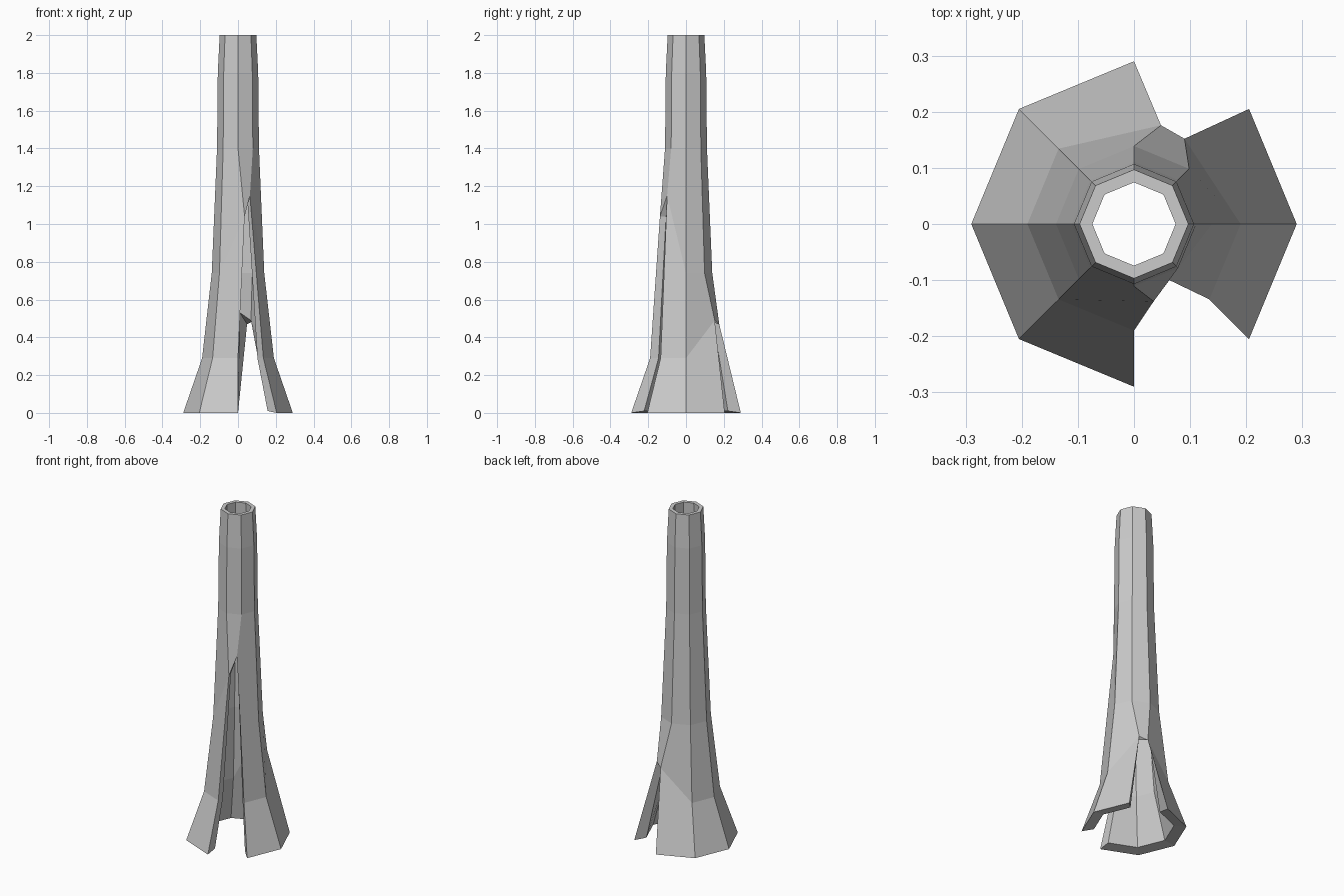
import bpy, bmesh, math
from mathutils import Vector

if "Cube" in bpy.data.objects:
    bpy.data.objects.remove(bpy.data.objects["Cube"])

SIDES = 8
RINGS = [(0.29, 0.0), (0.19, 0.29), (0.139, 0.74),
         (0.111, 1.4), (0.107, 1.8), (0.097, 2.0)]   # radius, height
WALL = 0.765                                         # inner / outer radius

# Corners pulled out of the regular grid to form the tops of the two splits
SPLIT_TOPS = {(6, 2): (0.035, -0.138, 1.04), (7, 2): (0.063, -0.10, 1.15),
              (2, 1): (0.048, 0.176, 0.47), (1, 1): (0.09, 0.152, 0.49)}
INNER_TOPS = {(2, 1): (0.01, 0.137, 0.53)}
# Faces left out: front split two rows high, back split one row
OPEN = {(6, 0), (6, 1), (1, 0)}


def corner(col, row):
    if (col, row) in SPLIT_TOPS:
        return Vector(SPLIT_TOPS[col, row])
    r, z = RINGS[row]
    a = math.tau * col / SIDES
    return Vector((r * math.cos(a), r * math.sin(a), z))


def inner_corner(col, row):
    if (col, row) in INNER_TOPS:
        return Vector(INNER_TOPS[col, row])
    p = corner(col, row)
    return Vector((p.x * WALL, p.y * WALL, p.z + (0.01 if row == 0 else 0)))


bm = bmesh.new()
keys = [(c, r) for c in range(SIDES) for r in range(len(RINGS))]
outer = {k: bm.verts.new(corner(*k)) for k in keys}
inner = {k: bm.verts.new(inner_corner(*k)) for k in keys}

# Outer and inner skins, remembering each directed edge
edges = set()
for c in range(SIDES):
    d = (c + 1) % SIDES
    for r in range(len(RINGS) - 1):
        if (c, r) in OPEN:
            continue
        quad = [(c, r), (d, r), (d, r + 1), (c, r + 1)]
        bm.faces.new([outer[k] for k in quad])
        bm.faces.new([inner[k] for k in reversed(quad)])
        edges.update(zip(quad, quad[1:] + quad[:1]))

# Rim strips along every open edge: base, top and splits
for a, b in edges:
    if (b, a) not in edges:
        bm.faces.new([outer[b], outer[a], inner[a], inner[b]])

bmesh.ops.delete(bm, geom=[v for v in bm.verts if not v.link_faces], context='VERTS')
bmesh.ops.recalc_face_normals(bm, faces=bm.faces[:])
mesh = bpy.data.meshes.new("hollow_trunk")
bm.to_mesh(mesh)
bm.free()
trunk = bpy.data.objects.new("hollow_trunk", mesh)
bpy.context.collection.objects.link(trunk)
